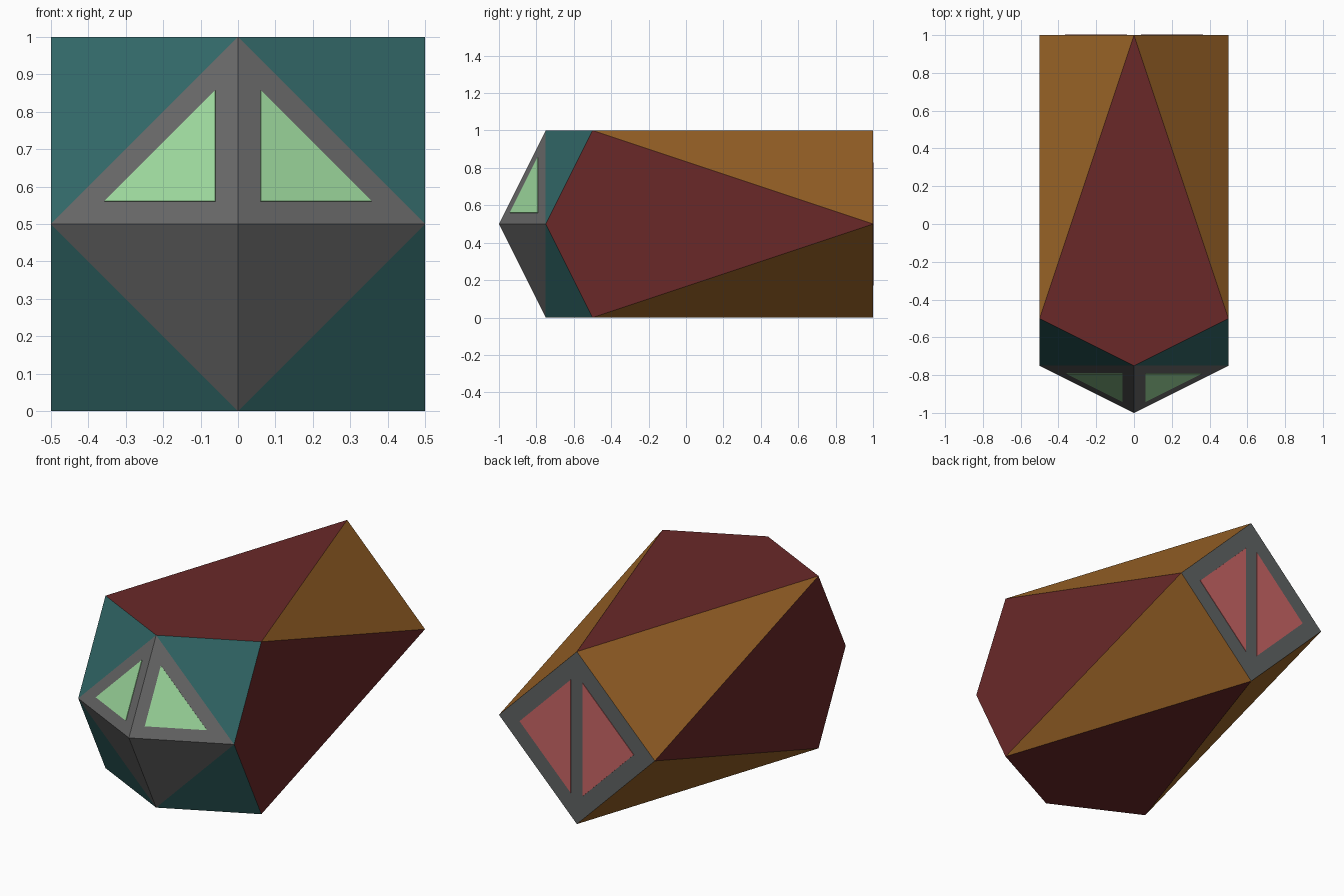
import bpy, bmesh
from math import pi
from mathutils import Vector, Matrix

if "Cube" in bpy.data.objects:
    bpy.data.objects.remove(bpy.data.objects["Cube"])


def mat(name, rgb):
    m = bpy.data.materials.new(name)
    m.diffuse_color = (*rgb, 1)
    m.use_nodes = True
    m.node_tree.nodes["Principled BSDF"].inputs["Base Color"].default_value = m.diffuse_color
    return m


NOSE = mat("nose_grey", (0.136, 0.136, 0.136))
TEAL = mat("teal", (0.032, 0.139, 0.139))
RED = mat("dark_red", (0.144, 0.0215, 0.0215))
AMBER = mat("amber", (0.315, 0.122, 0.0195))
STERN = mat("stern_grey", (0.117, 0.127, 0.127))
GREEN = mat("window_green", (0.336, 0.689, 0.336))
GLOW = mat("engine_red", (0.587, 0.132, 0.132))

UP = Vector((0, 0, 0.5))


def finish(name, bm, mats):
    bmesh.ops.recalc_face_normals(bm, faces=bm.faces)
    me = bpy.data.meshes.new(name)
    bm.to_mesh(me)
    bm.free()
    for m in mats:
        me.materials.append(m)
    ob = bpy.data.objects.new(name, me)
    bpy.context.collection.objects.link(ob)
    return ob


# Hull: one sector repeated four times around the long (y) axis
tip = (0, -1, 0)
top, side = (0, -0.75, 0.5), (0.5, -0.75, 0)
corner, corner2 = (0.5, -0.5, 0.5), (-0.5, -0.5, 0.5)
back, back_side = (0, 1, 0.5), (0.5, 1, 0)
sector = [
    (0, (tip, side, top)),                   # nose facet
    (1, (top, side, corner)),                # shoulder facet
    (2, (top, corner, back, corner2)),       # long kite panel
    (3, (corner, back_side, back)),          # rear taper
    (4, (back, back_side, (0, 1, 0))),       # stern quarter
]
bm = bmesh.new()
for k in range(4):
    rot = Matrix.Rotation(k * pi / 2, 3, 'Y')
    for idx, pts in sector:
        f = bm.faces.new([bm.verts.new(rot @ Vector(p) + UP) for p in pts])
        f.material_index = idx
bmesh.ops.remove_doubles(bm, verts=bm.verts, dist=1e-4)
finish("hull", bm, [NOSE, TEAL, RED, AMBER, STERN])


# Thin triangular plates for the painted windows
def plate(name, pts, outward, material):
    n = Vector(outward).normalized() * 0.003
    base = [Vector(p) + UP for p in pts]
    bm = bmesh.new()
    lo = [bm.verts.new(p - n) for p in base]
    hi = [bm.verts.new(p + n) for p in base]
    bm.faces.new(lo)
    bm.faces.new(hi)
    for i in range(3):
        j = (i + 1) % 3
        bm.faces.new((lo[i], lo[j], hi[j], hi[i]))
    finish(name, bm, [material])


for s, label in ((-1, "left"), (1, "right")):
    # Cockpit windows lie on the upper nose facets
    flat = [(0.06, 0.06), (0.356, 0.06), (0.06, 0.356)]
    plate("cockpit_window_" + label,
          [(s * x, -1 + 0.5 * (x + z), z) for x, z in flat],
          (s * 0.5, -1, 0.5), GREEN)
    # Engine panels lie on the stern diamond
    flat = [(0.038, 0.328), (0.366, 0), (0.038, -0.328)]
    plate("engine_panel_" + label, [(s * x, 1, z) for x, z in flat],
          (0, 1, 0), GLOW)
